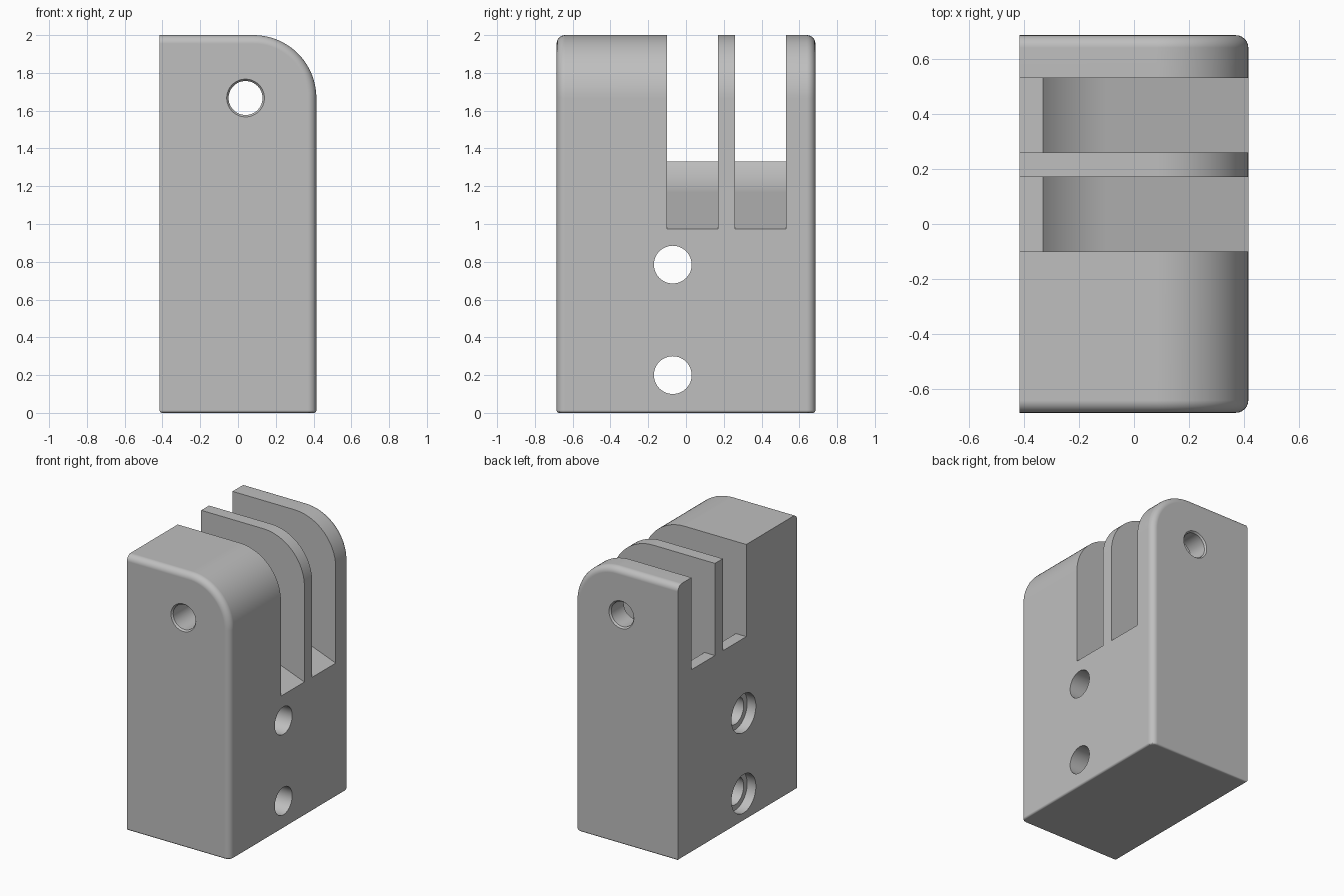
import bpy, bmesh, math
from mathutils import Matrix

default = bpy.data.objects.get("Cube")
if default:
    bpy.data.objects.remove(default, do_unlink=True)

HX, HY, TOP = 0.415, 0.685, 2.0
CX, CZ, CORNER_R = HX - 0.333, TOP - 0.333, 0.333

grey = bpy.data.materials.new("plain_grey")
grey.use_nodes = True
colour = (0.52, 0.52, 0.52, 1)
grey.diffuse_color = colour
grey.node_tree.nodes["Principled BSDF"].inputs["Base Color"].default_value = colour


def arc(radius, start, end, steps):
    """Points on a circle about the shared corner centre, angles in degrees."""
    angles = [math.radians(start + (end - start) * i / steps) for i in range(steps + 1)]
    return [(CX + radius * math.cos(a), CZ + radius * math.sin(a)) for a in angles]


def extrude_profile(points, y0, y1):
    """Solid from an XZ outline pushed along Y."""
    bm = bmesh.new()
    face = bm.faces.new([bm.verts.new((x, y0, z)) for x, z in points])
    new = bmesh.ops.extrude_face_region(bm, geom=[face])["geom"]
    moved = [v for v in new if isinstance(v, bmesh.types.BMVert)]
    bmesh.ops.translate(bm, verts=moved, vec=(0, y1 - y0, 0))
    bmesh.ops.recalc_face_normals(bm, faces=bm.faces)
    return bm


def turned(sections, matrix, sides=48):
    """Solid of revolution from (position, radius) sections along local Z."""
    bm = bmesh.new()
    rings = []
    for pos, r in sections:
        rings.append([bm.verts.new((r * math.cos(math.tau * i / sides),
                                    r * math.sin(math.tau * i / sides), pos))
                      for i in range(sides)])
    for a, b in zip(rings, rings[1:]):
        for i in range(sides):
            j = (i + 1) % sides
            bm.faces.new((a[i], a[j], b[j], b[i]))
    bm.faces.new(rings[0])
    bm.faces.new(rings[-1])
    bmesh.ops.transform(bm, matrix=matrix, verts=bm.verts)
    bmesh.ops.recalc_face_normals(bm, faces=bm.faces)
    return bm


def make_object(name, bm):
    mesh = bpy.data.meshes.new(name)
    bm.to_mesh(mesh)
    bm.free()
    mesh.materials.append(grey)
    obj = bpy.data.objects.new(name, mesh)
    bpy.context.collection.objects.link(obj)
    return obj


def round_edges(bm, edges, width, segments):
    bmesh.ops.bevel(bm, geom=edges, offset=width, offset_type='OFFSET',
                    segments=segments, profile=0.5, affect='EDGES')


# Body: block with one big rounded top corner
outline = [(-HX, 0), (HX, 0)] + arc(CORNER_R, 0, 90, 20) + [(-HX, TOP)]
bm = extrude_profile(outline, -HY, HY)

# Soft rim on the front and back, leaving the flat mounting side sharp
rim = [e for e in bm.edges
       if abs(e.verts[0].co.y - e.verts[1].co.y) < 1e-4
       and max(v.co.z for v in e.verts) > 0.01
       and max(v.co.x for v in e.verts) > -HX + 0.01]
round_edges(bm, rim, 0.045, 6)
foot = [e for e in bm.edges
        if all(v.co.z < 1e-4 for v in e.verts)
        and any(f.normal.z > -0.9 for f in e.link_faces)]
round_edges(bm, foot, 0.014, 3)
bmesh.ops.recalc_face_normals(bm, faces=bm.faces)
body = make_object("slotted_block", bm)

# Slots: ledge, curved throat, then a floor sloping down to the open side
throat = arc(0.533, -140.8, -110.5, 12)
slot = [(-0.6, throat[0][1])] + throat
slot += [(0.6, throat[-1][1] - (0.6 - throat[-1][0]) * math.tan(math.radians(20.5))),
         (0.6, 2.3), (-0.6, 2.3)]
cutters = [make_object("slot_cutter", extrude_profile(slot, y0, y1))
           for y0, y1 in ((-0.10, 0.17), (0.26, 0.53))]

# Pivot hole with chamfered mouths
along_y = Matrix.Translation((0.04, 0, 1.667)) @ Matrix.Rotation(math.pi / 2, 4, 'X')
cutters.append(make_object("pivot_hole_cutter", turned(
    [(-0.8, 0.1), (-HY, 0.1), (-HY + 0.012, 0.09),
     (HY - 0.012, 0.09), (HY, 0.1), (0.8, 0.1)], along_y)))

# Two counterbored screw holes
for z in (0.2, 0.785):
    along_x = Matrix.Translation((0, -0.07, z)) @ Matrix.Rotation(math.pi / 2, 4, 'Y')
    cutters.append(make_object("screw_hole_cutter", turned(
        [(-0.6, 0.14), (-HX + 0.07, 0.14), (-HX + 0.07, 0.1), (0.6, 0.1)], along_x)))

# Cut everything out of the body
bpy.ops.object.select_all(action='DESELECT')
body.select_set(True)
bpy.context.view_layer.objects.active = body
for cutter in cutters:
    cutter.hide_render = True
    mod = body.modifiers.new("cut", 'BOOLEAN')
    mod.operation = 'DIFFERENCE'
    mod.solver = 'EXACT'
    mod.object = cutter
    bpy.ops.object.modifier_apply(modifier=mod.name)
    bpy.data.objects.remove(cutter, do_unlink=True)

# Smooth curves, crisp flats
bpy.ops.object.shade_smooth_by_angle(angle=math.radians(30))
weighted = body.modifiers.new("clean_normals", 'WEIGHTED_NORMAL')
weighted.keep_sharp = True
